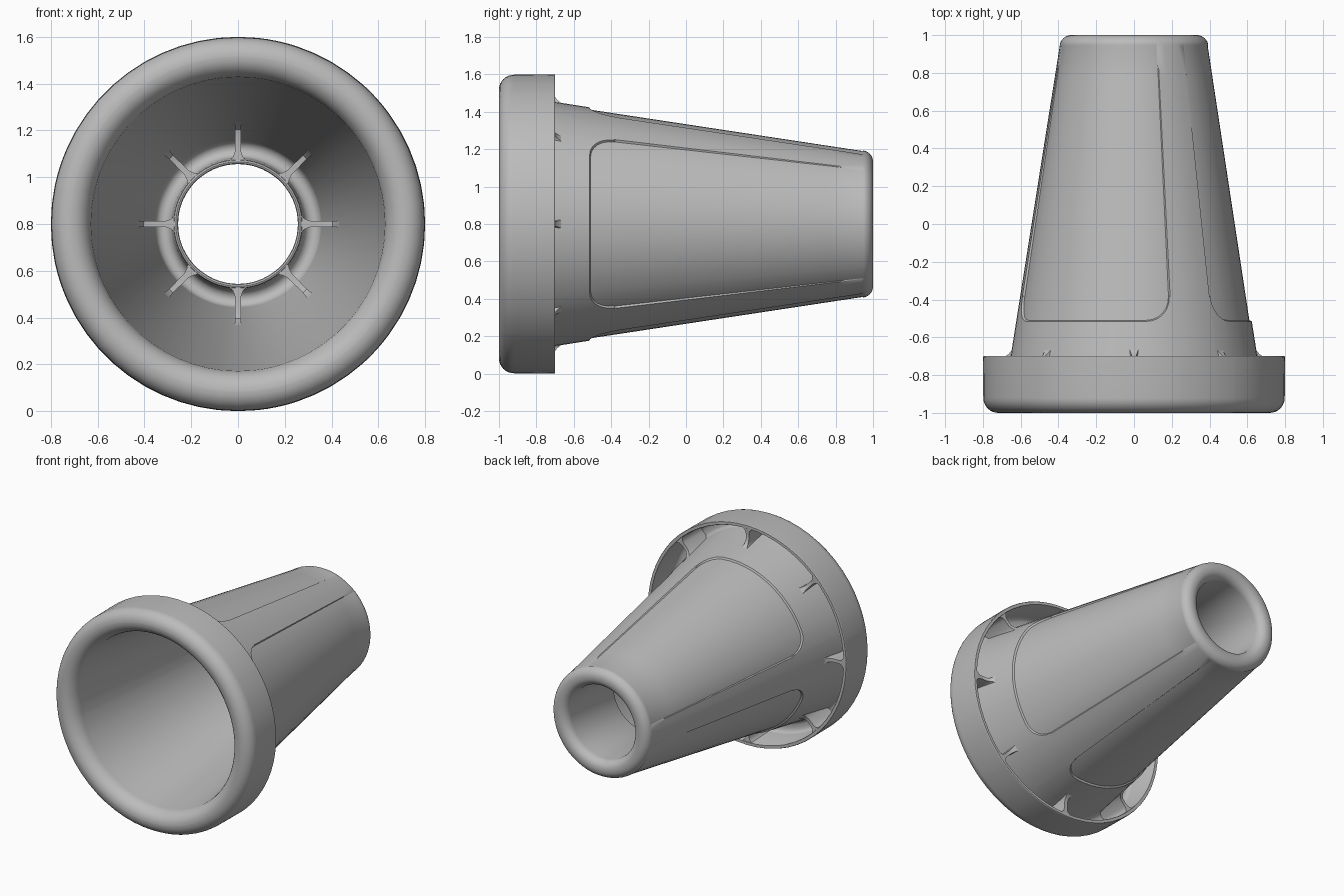
import bpy, bmesh, math
from math import sin, cos, radians, sqrt

cube = bpy.data.objects.get("Cube")
if cube:
    bpy.data.objects.remove(cube)

AXIS_Z = 0.8        # height of the horizontal axis of the cone
PANEL_HALF = 48     # half angle of each recessed panel
CORNER = 12         # angle taken by a rounded panel corner

grey = bpy.data.materials.new("plain grey")
grey.use_nodes = True
grey.diffuse_color = (0.5, 0.5, 0.5, 1)
grey.node_tree.nodes["Principled BSDF"].inputs["Base Color"].default_value = (0.5, 0.5, 0.5, 1)


def polar(r, degrees, y, side=0.0):
    """Point at radius r around the y axis, shifted sideways by side."""
    a = radians(degrees)
    return (r * cos(a) - side * sin(a), y, AXIS_Z + r * sin(a) + side * cos(a))


def finish(name, bm, angle):
    bmesh.ops.recalc_face_normals(bm, faces=bm.faces)
    mesh = bpy.data.meshes.new(name)
    bm.to_mesh(mesh)
    bm.free()
    mesh.materials.append(grey)
    obj = bpy.data.objects.new(name, mesh)
    bpy.context.collection.objects.link(obj)
    bpy.ops.object.select_all(action="DESELECT")
    obj.select_set(True)
    bpy.context.view_layer.objects.active = obj
    bpy.ops.object.shade_smooth_by_angle(angle=radians(angle))
    return obj


def arc(y, r, ry, rr, start, end, steps=8):
    """Elliptical arc of profile points (y, r)."""
    angles = [radians(start + (end - start) * i / steps) for i in range(steps + 1)]
    return [(y + ry * sin(a), r + rr * cos(a)) for a in angles]


def cone(y):
    return 0.645 - 0.158 * (y + 0.65)


# Fixed profile: rolled tip, inner sleeve, pocket, inside wall, flange, groove
PROFILE = (
    arc(0.94, 0.333, 0.06, 0.0605, 0, 90)[1:]
    + arc(0.94, 0.325, 0.06, 0.06, 90, 180)
    + [(0.47, 0.256)]
    + arc(0.47, 0.266, 0.01, 0.01, 180, 360, 4)[1:]
    + arc(0.89, 0.32, 0.04, 0.037, 180, 0)
    + [(-0.88, 0.625)]
    + arc(-0.9, 0.715, 0.1, 0.088, 180, 270)
    + arc(-0.92, 0.718, 0.08, 0.08, 270, 360)
    + [(-0.705, 0.8), (-0.7, 0.797), (-0.7, 0.777), (-0.705, 0.774)]
    + arc(-0.9, 0.735, 0.03, 0.035, 360, 270, 4)
    + arc(-0.9, 0.715, 0.03, 0.03, 270, 180, 4)
)


def section(degrees):
    """Whole closed profile at one angle, with the panel recess in the cone."""
    d = abs(((degrees + 60) % 120) - 60)
    inside = d < PANEL_HALF + 0.1
    t = min(1, max(0, (d - PANEL_HALF + CORNER) / CORNER))
    y0 = -0.51 + 0.13 * (1 - sqrt(1 - t * t))
    pts = [(y, cone(y)) for y in (-0.75, -0.62, y0 - 0.006)]
    for k in range(9):
        f = k / 8
        y = y0 + (0.94 - y0) * f
        pts.append((y, cone(y) - (0.012 - 0.009 * f if inside else 0)))
    return pts + PROFILE


# Angles: fine steps at the rounded panel corners, doubled at the panel edges
edge = [PANEL_HALF - CORNER + CORNER * sin(radians(15 * k)) for k in range(7)]
half = [6, 12, 18, 24, 30] + edge + [PANEL_HALF + 0.5, 54]
columns = [-a for a in reversed(half)] + [0] + half + [60]
angles = [c + a for c in (0, 120, 240) for a in columns]

# Cone body with flange, closed both around and along the profile
bm = bmesh.new()
grid = [[bm.verts.new(polar(r, a, y)) for y, r in section(a)] for a in angles]
for i, col in enumerate(grid):
    nxt = grid[(i + 1) % len(grid)]
    for j in range(len(col)):
        k = (j + 1) % len(col)
        bm.faces.new((col[j], col[k], nxt[k], nxt[j]))
finish("cone_body", bm, 30)


def ribs(name, stations):
    """Eight radial ribs lofted through stations (radius, y front, y back, half width)."""
    bm = bmesh.new()
    for n in range(8):
        rings = [[bm.verts.new(polar(r, 45 * n, y, s))
                  for y, s in ((a, -w), (a, w), (b, w), (b, -w))]
                 for r, a, b, w in stations]
        for p, q in zip(rings, rings[1:]):
            for j in range(4):
                k = (j + 1) % 4
                bm.faces.new((p[j], p[k], q[k], q[j]))
        bm.faces.new(rings[0])
        bm.faces.new(rings[-1])
    finish(name, bm, 40)


# Ribs that join the inner sleeve to the inside wall
ribs("sleeve_ribs", [
    (0.266, 0.465, 0.95, 0.04), (0.285, 0.465, 0.95, 0.022), (0.31, 0.465, 0.95, 0.013),
    (0.37, 0.465, 0.94, 0.012), (0.405, 0.455, 0.7, 0.012), (0.425, 0.42, 0.6, 0.014),
    (0.44, 0.36, 0.5, 0.017), (0.452, 0.3, 0.42, 0.024)])

# Ribs that brace the groove behind the flange
ribs("flange_ribs", [
    (0.638, -0.72, -0.655, 0.03), (0.65, -0.85, -0.672, 0.02), (0.665, -0.94, -0.69, 0.014),
    (0.685, -0.94, -0.703, 0.012), (0.735, -0.94, -0.705, 0.012), (0.757, -0.94, -0.704, 0.018),
    (0.77, -0.94, -0.703, 0.032), (0.78, -0.92, -0.703, 0.05)])
